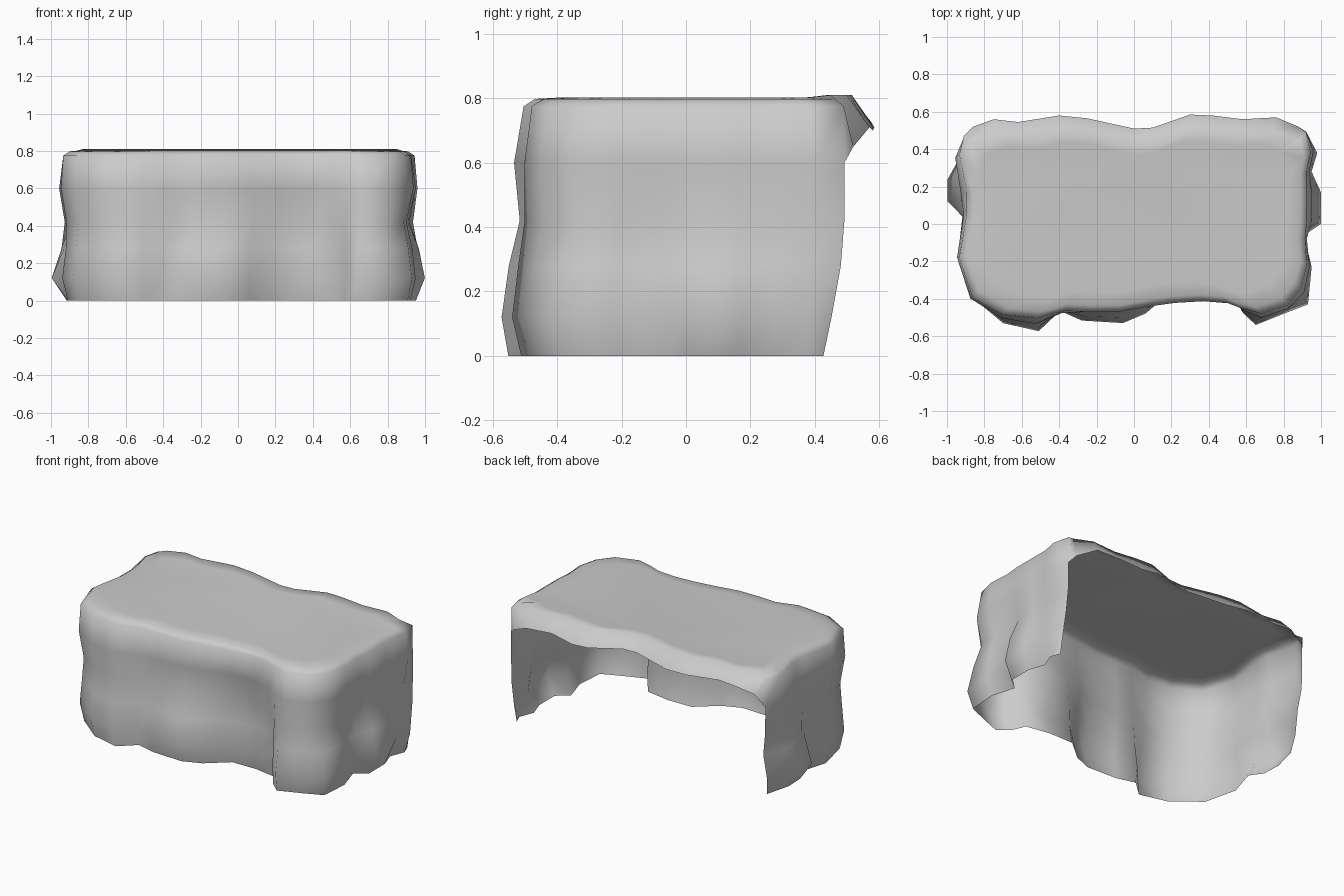
import bpy
import bmesh
import math
from mathutils import Vector

cube = bpy.data.objects.get("Cube")
if cube:
    bpy.data.objects.remove(cube, do_unlink=True)

# Plan outlines, running from the back of the +x wall round the front to the -x wall
FOOT = [(.93, .5), (.98, .38), (.95, .28), (1, .17), (1, 0), (.91, -.06), (.95, -.23),
        (.93, -.43), (.8, -.48), (.65, -.54), (.58, -.47), (.55, -.38), (.38, -.35), (.2, -.355),
        (.06, -.48), (-.06, -.53), (-.28, -.52), (-.41, -.485), (-.51, -.585), (-.7, -.53),
        (-.88, -.38), (-.94, -.15), (-.92, .04), (-1, .12), (-1, .24), (-.89, .48)]
BROW = [(.92, .49), (.94, .38), (.92, .28), (.92, .17), (.92, .02), (.91, -.08), (.92, -.22),
        (.89, -.34), (.82, -.43), (.68, -.475), (.58, -.45), (.5, -.42), (.37, -.41), (.22, -.42),
        (.08, -.44), (-.08, -.47), (-.24, -.47), (-.37, -.46), (-.52, -.5), (-.7, -.48),
        (-.86, -.39), (-.93, -.18), (-.89, .05), (-.89, .17), (-.93, .37), (-.91, .47)]
# Overhanging back lip, from -x to +x
LIP = [(-.86, .52, .69), (-.75, .56, .73), (-.62, .545, .73), (-.4, .58, .72), (-.25, .565, .71),
       (0, .51, .73), (.1, .515, .73), (.3, .585, .71), (.42, .58, .7), (.58, .56, .72),
       (.76, .57, .71), (.88, .52, .65)]
# Wall levels: height, blend from foot to brow, outward swell
LEVELS = [(0, .1, -.025), (.12, 0, 0), (.28, .3, -.01), (.42, .8, -.015), (.6, .8, .015),
          (.775, 1, .005)]
# Dents and bumps on the front: x, z, radius, depth (positive goes inward)
FRONT_DENTS = [(-.15, .56, .16, .04), (.12, .53, .16, .04), (.36, .47, .16, .05),
               (.43, .13, .08, -.035), (-.42, .15, .1, .03), (-.55, .45, .13, -.015),
               (.7, .4, .12, -.03)]
# Dents in the end walls: end, y, z, radius, depth
END_DENTS = [(-1, .18, 0, .07, .06), (-1, .2, .3, .1, .03), (1, .1, 0, .07, .02),
             (1, -.1, .44, .09, .015)]


def wall_point(foot, brow, z, blend, swell):
    p = Vector(foot).lerp(Vector(brow), blend)
    if p.y > .44:
        # Back edges lean in towards the foot
        p.y -= max(0, .36 - z) * .2
    else:
        p += Vector((p.x * .5, p.y)).normalized() * swell
    if p.y < -.3:
        for x, h, radius, depth in FRONT_DENTS:
            d2 = (p.x - x) ** 2 + (z - h) ** 2
            p.y += depth * math.exp(-d2 / radius ** 2)
    else:
        for end, y, h, radius, depth in END_DENTS:
            if p.x * end > 0:
                d2 = ((p.y - y) / 3) ** 2 + (z - h) ** 2
                p.x -= end * depth * math.exp(-d2 / radius ** 2)
    return (p.x, p.y, z)


def strip(bm, lower, upper, closed=False):
    n = len(lower)
    for i in range(n if closed else n - 1):
        j = (i + 1) % n
        bm.faces.new((lower[j], lower[i], upper[i], upper[j]))


bm = bmesh.new()

# Rough walls, open at the back and below
rows = [[bm.verts.new(wall_point(f, b, *level)) for f, b in zip(FOOT, BROW)] for level in LEVELS]
for lower, upper in zip(rows, rows[1:]):
    strip(bm, lower, upper)

# Rim of the top: wall brow plus the back lip
rim = rows[-1] + [bm.verts.new(p) for p in LIP]

# Close the corners between wall ends and lip
bm.faces.new((rows[-2][0], rim[0], rim[-1]))
bm.faces.new((rows[-2][-1], rim[len(BROW)], rim[len(BROW) - 1]))


def inset(ring, amount, z, back_pull=1, lip_rise=0):
    result = []
    for i, v in enumerate(ring):
        x, y = v.co.x, v.co.y
        back = i >= len(BROW)
        dx = amount * (x if back else min(1, max(-1, x / .6)))
        dy = amount * min(1, max(-1, y / .35)) * (back_pull if back else 1)
        result.append(bm.verts.new((x - dx, y - dy, z + (lip_rise if back else 0))))
    return result


# Rounded shoulder and flat top
shoulder = inset(rim, .035, .798, 2, .012)
plateau = inset(shoulder, .07, .802)
strip(bm, rim, shoulder, True)
strip(bm, shoulder, plateau, True)
bm.faces.new(list(reversed(plateau)))

bmesh.ops.recalc_face_normals(bm, faces=bm.faces[:])
top = max(bm.faces, key=lambda f: f.calc_area())
if top.normal.z < 0:
    bmesh.ops.reverse_faces(bm, faces=bm.faces[:])

mesh = bpy.data.meshes.new("rock_shell")
bm.to_mesh(mesh)
bm.free()
mesh.shade_smooth()
rock = bpy.data.objects.new("rock_shell", mesh)
bpy.context.collection.objects.link(rock)

# Plain stone colour
stone = bpy.data.materials.new("stone_grey")
stone.use_nodes = True
colour = (.6, .6, .6, 1)
stone.diffuse_color = colour
stone.node_tree.nodes["Principled BSDF"].inputs["Base Color"].default_value = colour
mesh.materials.append(stone)
